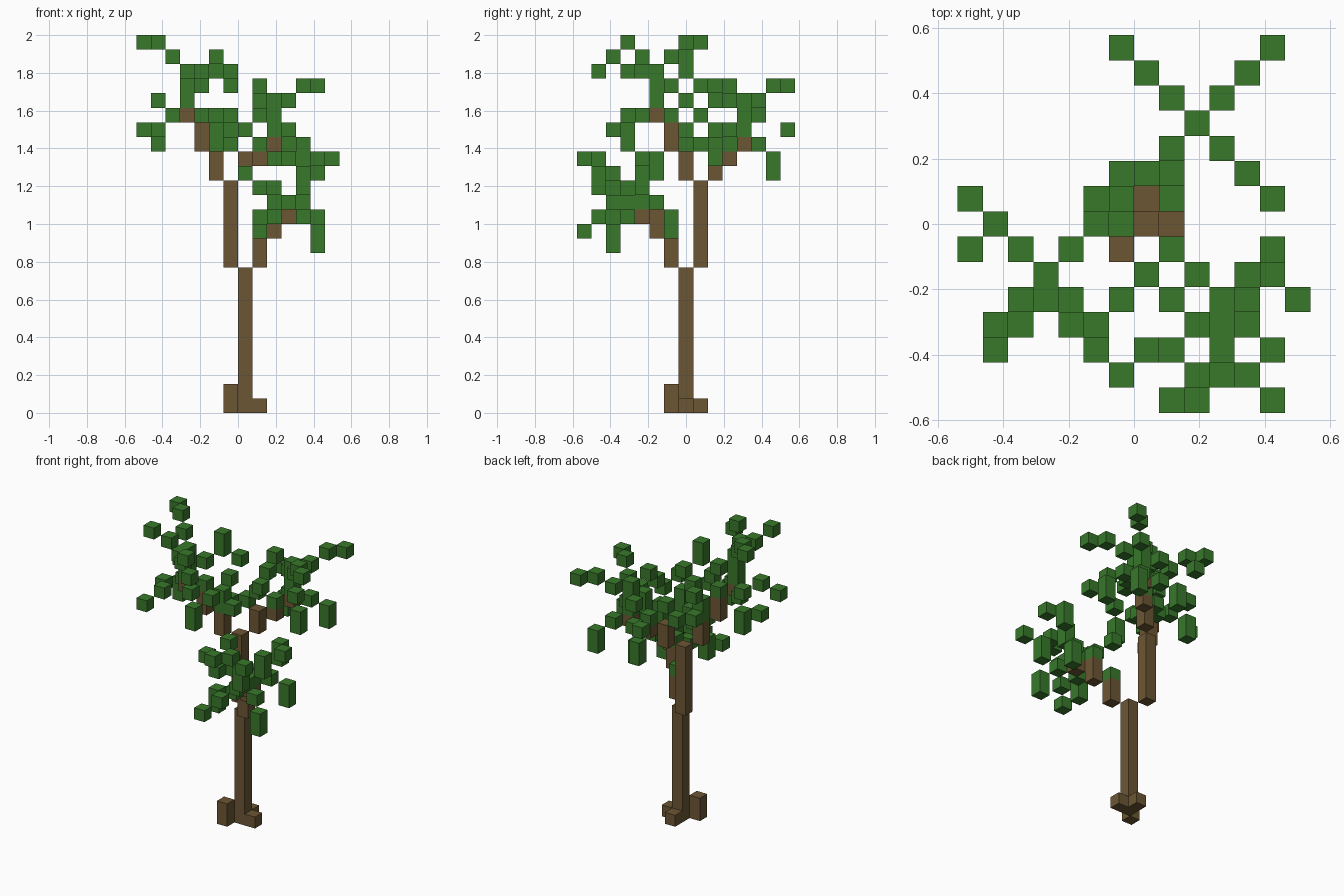
import bpy
import bmesh
from mathutils import Matrix, Vector

if "Cube" in bpy.data.objects:
    bpy.data.objects.remove(bpy.data.objects["Cube"], do_unlink=True)

CELL = 2 / 26  # edge of one block
TRUNK_X = 0.5  # the trunk stands half a block off centre


def make_material(name, color):
    material = bpy.data.materials.new(name)
    material.use_nodes = True
    material.diffuse_color = color
    material.node_tree.nodes["Principled BSDF"].inputs["Base Color"].default_value = color
    return material


bark = make_material("bark_brown", (0.15, 0.094, 0.034, 1))
foliage = make_material("leaf_green", (0.04, 0.19, 0.024, 1))


def make_blocks(name, blocks, material):
    """Join upright block columns, each (x, y, z, height) in cells from the trunk, into one object."""
    bm = bmesh.new()
    for x, y, z, height in sorted(set(blocks)):
        place = Matrix.Translation(Vector((x + TRUNK_X, y, z + height / 2)) * CELL)
        size = Matrix.Diagonal((CELL, CELL, CELL * height, 1))
        bmesh.ops.create_cube(bm, size=1, matrix=place @ size)
    mesh = bpy.data.meshes.new(name)
    bm.to_mesh(mesh)
    bm.free()
    mesh.materials.append(material)
    part = bpy.data.objects.new(name, mesh)
    bpy.context.collection.objects.link(part)


def arm(center, direction, heights, shift=(0, 0)):
    """Blocks stepping diagonally out of a crown; a (height, length) pair makes a tall block."""
    blocks = []
    for step, level in enumerate(heights, start=1):
        level, length = level if isinstance(level, tuple) else (level, 1)
        blocks.append((center[0] + shift[0] + step * direction[0],
                       center[1] + shift[1] + step * direction[1],
                       center[2] + level, length))
    return blocks


def make_crown(name, center, stem, arms, twigs):
    cx, cy, cz = center
    blocks = [(cx, cy, cz + 1, stem)]
    for spec in arms:
        blocks += arm(center, *spec)
    blocks += [(cx + x, cy + y, cz + z, 1) for x, y, z in twigs]
    make_blocks(name, blocks, foliage)


NE, NW, SE, SW = (1, 1), (-1, 1), (1, -1), (-1, -1)

# Trunk and roots
make_blocks("trunk", [(0, 0, 0, 10)], bark)
make_blocks("roots", [(-1, -1, 0, 2), (1, 0, 0, 1), (0, 1, 0, 1)], bark)

# Three forking branches
make_blocks("tall_branch", [(-1, 1, 10, 6), (-2, 0, 16, 2), (-3, -1, 18, 2), (-4, -2, 20, 1)], bark)
make_blocks("back_branch", [(0, 2, 16, 2), (1, 3, 17, 1), (2, 4, 18, 1)], bark)
make_blocks("front_branch", [(1, -1, 10, 2), (2, -2, 12, 2), (3, -3, 13, 1)], bark)

# Highest crown
make_crown(
    "high_crown", (-4, -2, 20), 3,
    arms=[
        (NW, [4, 5, 5]), (NE, [2, (3, 2), 2]), (SW, [4, 5]),
        (SE, [3, 3, 4, 3], (-1, 0)),
        (SE, [0, (-2, 2)]), (NE, [0, (-2, 2)]), (NW, [0, (-2, 2)]),
        (SW, [0, -1], (0, -1)),
    ],
    twigs=[(3, -1, 0), (2, 3, 0), (2, 3, -2), (-3, 1, -1), (-2, 2, 1)])

# Back crown
make_crown(
    "back_crown", (2, 4, 18), 3,
    arms=[
        (NE, [3, 4, 4]), (SE, [3, 4, 4]),
        (NE, [0, (-2, 2)]), (NW, [0, (-2, 2), 1]),
        (SE, [1, (-1, 2)]), (SW, [0, 1]),
    ],
    twigs=[(-1, -n, 5 - n) for n in (1, 2, 3)]
    + [(-1, 1, 2), (-3, -2, 0), (-3, -4, 0)])

# Low front crown
make_crown(
    "front_crown", (3, -3, 13), 1,
    arms=[
        (NE, [1, (-1, 2)]), (SE, [0, (-2, 2)]), (SW, [0, (-1, 2)]),
        (SW, [0, -1], (0, -2)), (SW, [2, 2]),
        (NE, [(2, 2), (3, 2)], (0, -1)),
        (SE, [(2, 2), 4], (0, -2)), (SW, [4, 4], (1, -2)),
    ],
    twigs=[(0, -1, 1), (0, -2, 1), (3, 0, 4), (-3, -2, 3),
           (-1, 1, 1), (-2, 0, 2), (-3, 1, 3), (-2, 2, -1)])
